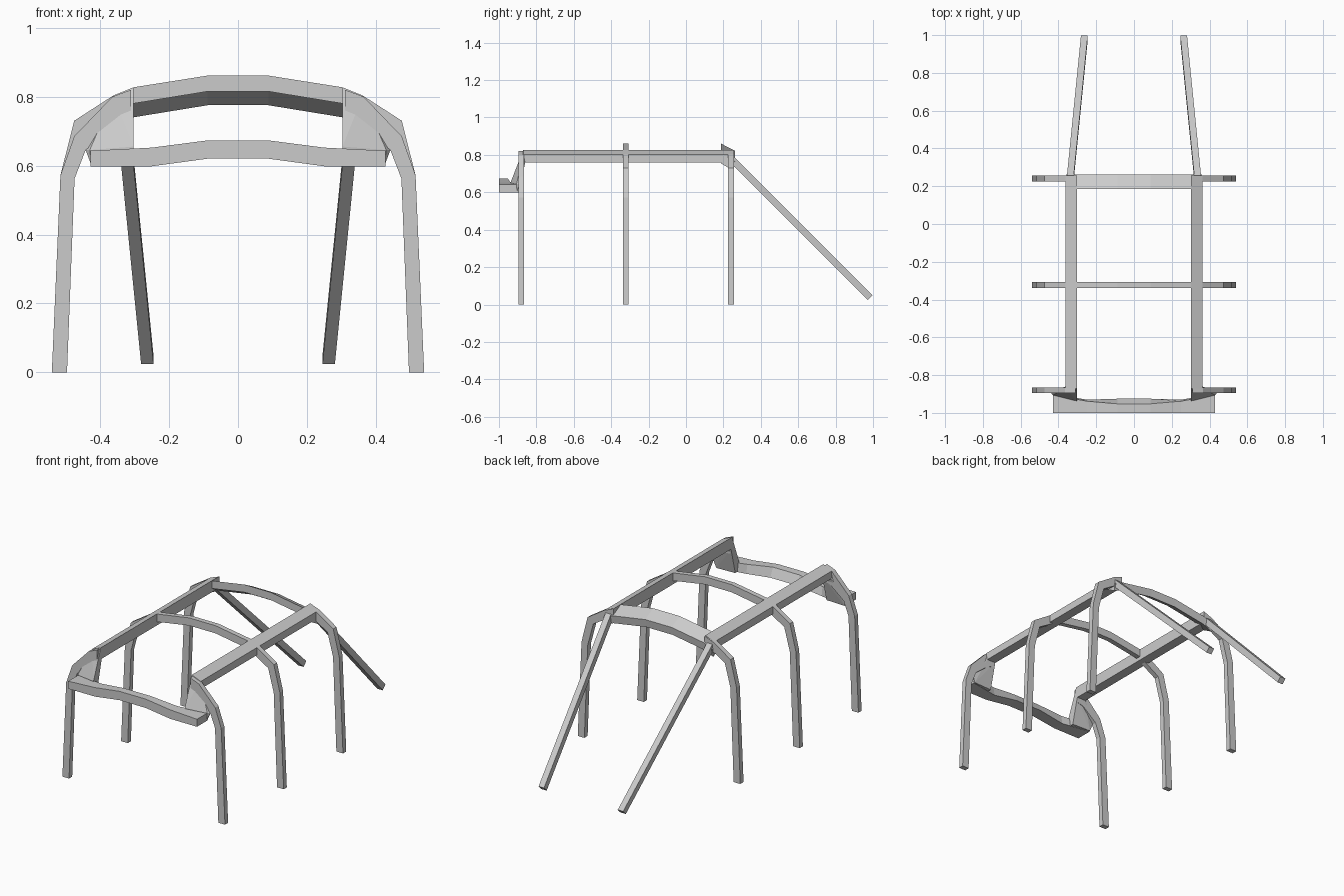
import bpy, bmesh
from mathutils import Vector

if "Cube" in bpy.data.objects:
    bpy.data.objects.remove(bpy.data.objects["Cube"])


def finish(name, bm, mirror=False):
    bmesh.ops.recalc_face_normals(bm, faces=bm.faces)
    me = bpy.data.meshes.new(name)
    bm.to_mesh(me)
    bm.free()
    ob = bpy.data.objects.new(name, me)
    bpy.context.collection.objects.link(ob)
    if mirror:
        m = ob.modifiers.new("mirror", 'MIRROR')
        m.use_mirror_merge = False
    return ob


def loft(name, rings, mirror=False):
    """Skin four-cornered sections and cap both ends."""
    bm = bmesh.new()
    rows = [[bm.verts.new(p) for p in r] for r in rings]
    for a, b in zip(rows, rows[1:]):
        for i in range(4):
            j = (i + 1) % 4
            bm.faces.new((a[i], a[j], b[j], b[i]))
    bm.faces.new(rows[0])
    bm.faces.new(rows[-1])
    return finish(name, bm, mirror)


def symmetric(half):
    """Continue right-half sections, outside to centre, over to the left."""
    return half + [[(-x, y, z) for x, y, z in r] for r in reversed(half)]


def flat_rings(pairs, y0, y1):
    """Sections from outer/inner xz pairs, flat between y0 and y1."""
    return [[(a, y0, b), (c, y0, d), (c, y1, d), (a, y1, b)] for a, b, c, d in pairs]


# hoops: outer x,z then inner x,z
LEG = [(.54, 0, .496, 0), (.515, .572, .474, .562)]
SHOULDER = [(.475, .73, .437, .70), (.362, .803, .345, .755)]
TOP = [(.303, .827, .303, .78), (.088, .861, .088, .815)]
loft("middle_hoop", symmetric(flat_rings(LEG + SHOULDER + TOP, -.338, -.308)))
loft("rear_leg", flat_rings(LEG + SHOULDER + [(.303, .825, .303, .76)], .225, .256), True)
FRONT = [(.475, .685, .442, .645), (.364, .80, .35, .72), (.31, .82, .31, .73)]
loft("front_leg", flat_rings(LEG + FRONT, -.895, -.865), True)

# slanted rear arch
arch = []
for x, dz in ((.36, -.06), (.303, -.035), (.088, 0)):
    arch.append([(x, .186, .861 + dz), (x, .262, .822 + dz),
                 (x, .255, .775 + dz), (x, .186, .815 + dz)])
loft("rear_arch", symmetric(arch))

# roof rails
loft("roof_rail", [[(.303, y, .827), (.362, y, .803), (.362, y, .758), (.303, y, .758)]
                   for y in (-.87, .25)], True)

# front bumper: x, top z, bottom z, top back y, bottom back y
bumper = [[(x, -1, t), (x, yt, t), (x, yb, b), (x, -1, b)] for x, t, b, yt, yb in (
    (.428, .643, .598, -.905, -.9), (.25, .652, .598, -.938, -.93),
    (.088, .673, .62, -.952, -.925))]
loft("front_bumper", symmetric(bumper))

# gussets joining rails, front legs and bumper
bm = bmesh.new()
for p in ((.303, -.87, .827), (.362, -.87, .803), (.303, -.86, .758), (.362, -.86, .758),
          (.303, -.937, .655), (.43, -.906, .645), (.303, -.937, .60), (.425, -.906, .60),
          (.303, -.90, .60), (.425, -.895, .60), (.442, -.89, .645)):
    bm.verts.new(p)
r = bmesh.ops.convex_hull(bm, input=bm.verts)
loose = [v for v in bm.verts if not v.link_faces]
bmesh.ops.delete(bm, geom=loose, context='VERTS')
finish("front_gusset", bm, True)

# rear braces, square to their slope at the lower end
top, low = Vector((.338, .235, .785)), Vector((.263, .985, .037))
axis = (low - top).normalized()
side = Vector((1, 0, 0))
up = Vector((0, -axis.z, axis.y)).normalized() * .018
loft("rear_brace", [[c + side * .018 + up, c - side * .018 + up,
                     c - side * .018 - up, c + side * .018 - up] for c in (top, low)], True)
